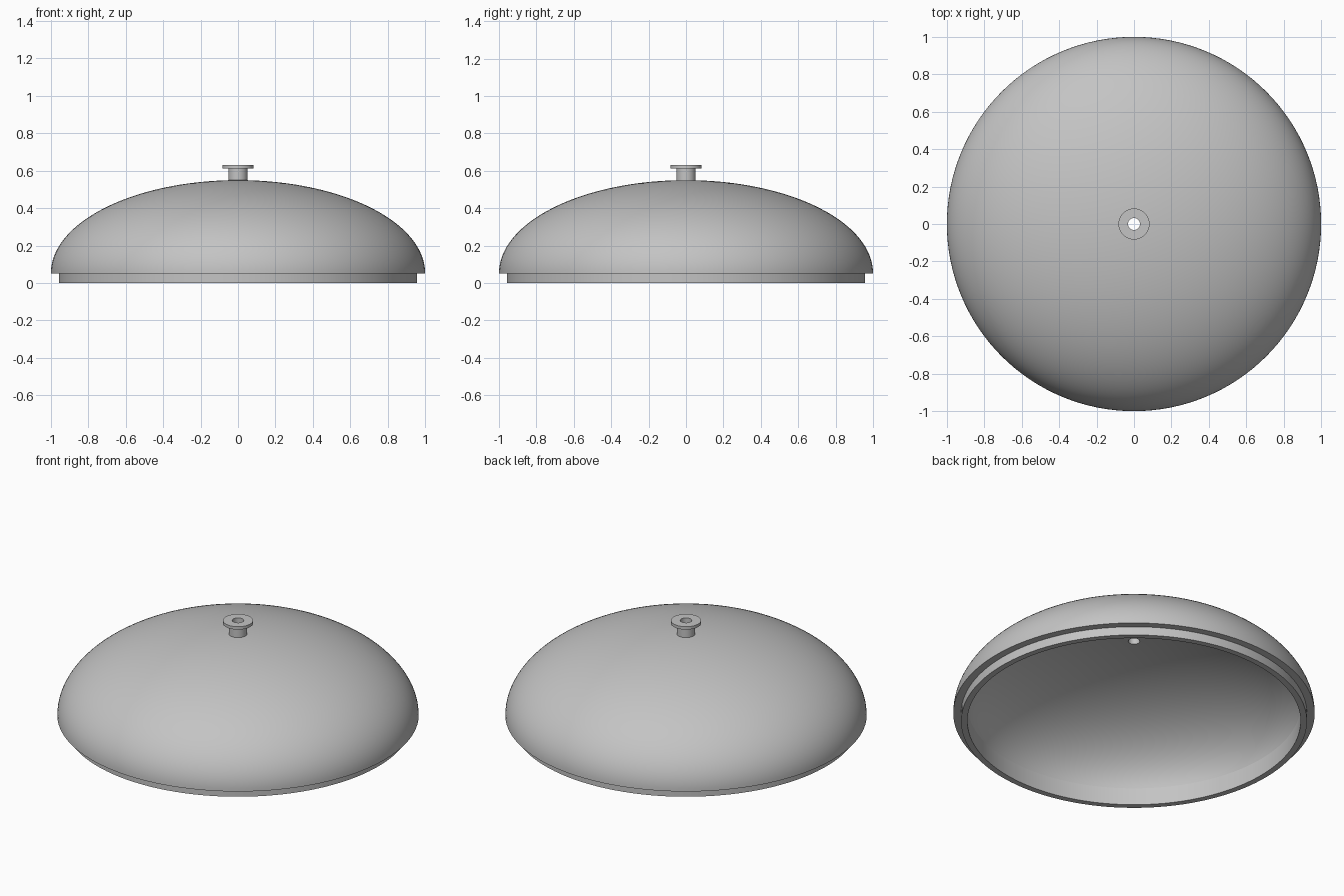
import bpy
import bmesh
from math import sin, cos, pi, asin, acos

SEGMENTS = 128
BASE, BORE, STEM, LIP_IN = 0.052, 0.032, 0.051, 0.922

cube = bpy.data.objects.get("Cube")
if cube:
    bpy.data.objects.remove(cube, do_unlink=True)

metal = bpy.data.materials.new("plain_grey")
metal.use_nodes = True
grey = (0.55, 0.55, 0.55, 1)
metal.diffuse_color = grey
metal.node_tree.nodes["Principled BSDF"].inputs["Base Color"].default_value = grey


def arc(a, b, r_start, r_end, steps=40):
    """Elliptical dome profile between two radii."""
    t0, t1 = acos(r_start / a), acos(r_end / a)
    angles = [t0 + (t1 - t0) * i / steps for i in range(steps + 1)]
    return [(a * cos(t), BASE + b * sin(t)) for t in angles]


def revolve(name, profile):
    """Turn an (r, z) profile around the vertical axis."""
    bm = bmesh.new()
    rings = []
    for r, z in profile:
        rings.append([bm.verts.new((r * cos(2 * pi * j / SEGMENTS),
                                    r * sin(2 * pi * j / SEGMENTS), z))
                      for j in range(SEGMENTS)])
    for low, high in zip(rings, rings[1:]):
        for j in range(SEGMENTS):
            k = (j + 1) % SEGMENTS
            bm.faces.new((low[j], low[k], high[k], high[j]))
    mesh = bpy.data.meshes.new(name)
    bm.to_mesh(mesh)
    bm.free()
    mesh.materials.append(metal)
    obj = bpy.data.objects.new(name, mesh)
    bpy.context.collection.objects.link(obj)
    bpy.ops.object.select_all(action="DESELECT")
    obj.select_set(True)
    bpy.context.view_layer.objects.active = obj
    bpy.ops.object.shade_smooth_by_angle(angle=0.2)
    return obj


# Hollow dome: inner and outer skins
inner = arc(0.928, 0.46, BORE, LIP_IN)
outer = arc(1.0, 0.498, 1.0, STEM)
revolve("dome_inside", inner)
revolve("dome_outside", outer)

# Stepped lip that seats the lid, joining both skins
revolve("seating_lip", [inner[-1], (LIP_IN, 0), (0.957, 0), (0.957, BASE), outer[0]])

# Flanged knob with a bore passing right through the dome
revolve("knob", [outer[-1], (STEM, 0.613), (0.083, 0.613), (0.083, 0.631),
                 (BORE, 0.631), inner[0]])
